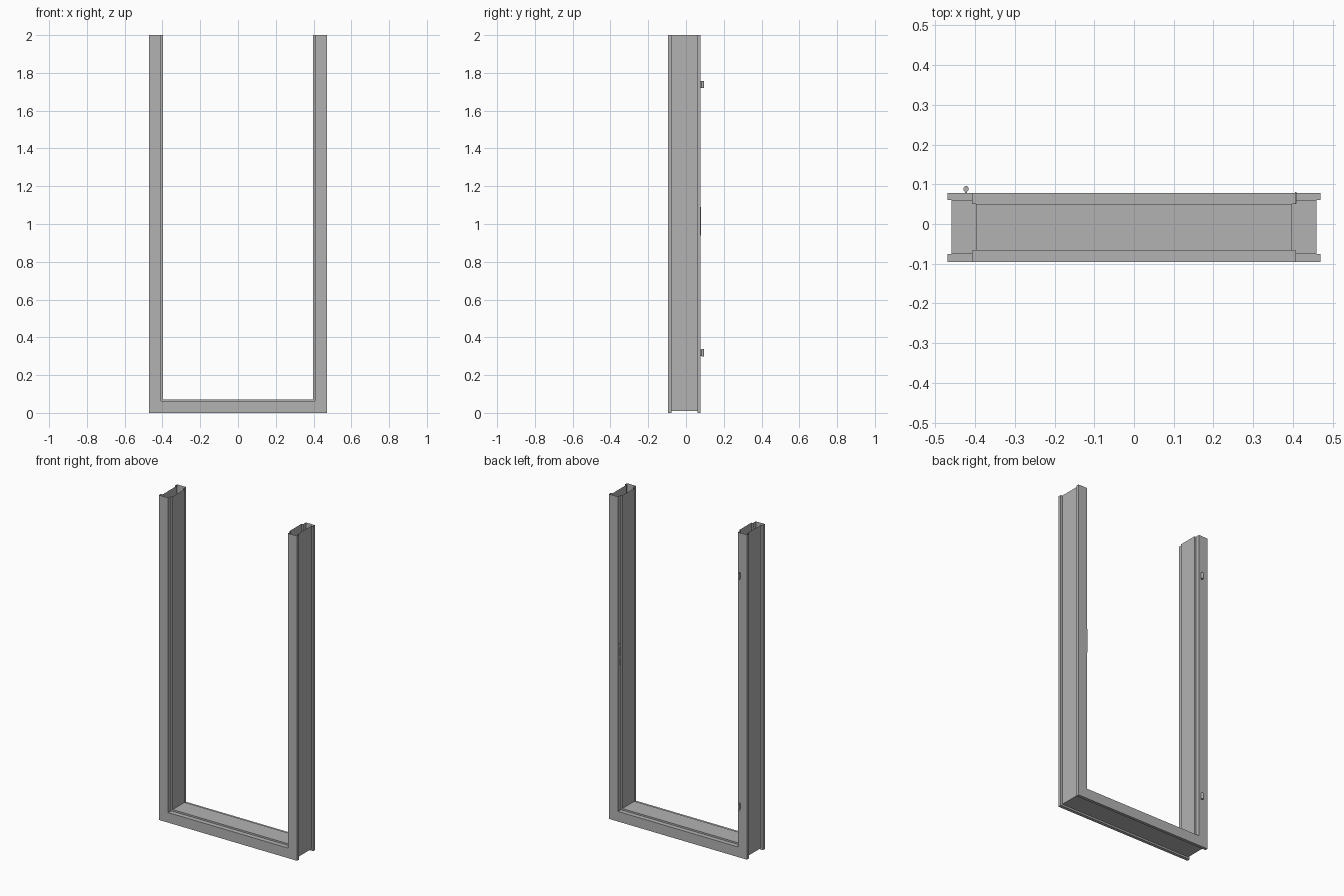
import bpy, bmesh, math
from mathutils import Matrix, Vector

if "Cube" in bpy.data.objects:
    bpy.data.objects.remove(bpy.data.objects["Cube"])

HALF_W, TOP = 0.47, 2.0

# Mid grey paint shared by all parts
grey = bpy.data.materials.new("grey_paint")
grey.diffuse_color = (.45, .45, .45, 1)
grey.use_nodes = True
grey.node_tree.nodes["Principled BSDF"].inputs["Base Color"].default_value = grey.diffuse_color


def make_object(name, bm):
    bmesh.ops.recalc_face_normals(bm, faces=bm.faces)
    me = bpy.data.meshes.new(name)
    bm.to_mesh(me)
    bm.free()
    me.materials.append(grey)
    ob = bpy.data.objects.new(name, me)
    bpy.context.collection.objects.link(ob)
    return ob


def add_box(bm, lo, hi):
    lo, hi = Vector(lo), Vector(hi)
    size = hi - lo
    m = Matrix.Translation((lo + hi) / 2) @ Matrix.Diagonal((size.x, size.y, size.z, 1))
    bmesh.ops.create_cube(bm, size=1, matrix=m)


def add_cylinder(bm, centre, radius, height, sides=16):
    bmesh.ops.create_cone(bm, cap_ends=True, segments=sides, radius1=radius,
                          radius2=radius, depth=height,
                          matrix=Matrix.Translation(centre))


# Pressed frame section: (distance in from the outer edge, y)
profile = [(0, -.096), (.062, -.096), (.062, -.067), (.072, -.067),
           (.072, .05), (.062, .05), (.062, .078), (0, .078),
           (0, .06), (.011, .06), (.011, -.076), (0, -.076)]

# Door frame: section swept down, across and up with mitred corners, ends open
bm = bmesh.new()
rings = []
for side, at_top in ((-1, True), (-1, False), (1, False), (1, True)):
    rings.append([bm.verts.new((side * (HALF_W - d), y, TOP if at_top else d))
                  for d, y in profile])
n = len(profile)
for a, b in zip(rings, rings[1:]):
    for i in range(n):
        j = (i + 1) % n
        bm.faces.new((a[i], a[j], b[j], b[i]))
make_object("door_frame", bm)

# Hinges: knuckle barrel and a short neck to the casing
for label, z in (("lower", .318), ("upper", 1.738)):
    bm = bmesh.new()
    add_cylinder(bm, (-.423, .0885, z), .007, .038)
    add_box(bm, (-.425, .077, z - .018), (-.421, .086, z + .018))
    hinge = make_object(label + "_hinge", bm)
    with bpy.context.temp_override(object=hinge, active_object=hinge,
                                   selected_objects=[hinge],
                                   selected_editable_objects=[hinge]):
        bpy.ops.object.shade_smooth_by_angle(angle=math.radians(40))

# Strike plate: two rails and three rungs leave the latch and bolt openings
bm = bmesh.new()
x0, x1 = .406, .4095
z0, z1 = .94, 1.09
add_box(bm, (x0, .052, z0), (x1, .057, z1))
add_box(bm, (x0, .071, z0), (x1, .0805, z1))
for lo, hi in ((z0, .96), (.995, 1.02), (1.065, z1)):
    add_box(bm, (x0, .057, lo), (x1, .071, hi))
make_object("strike_plate", bm)
